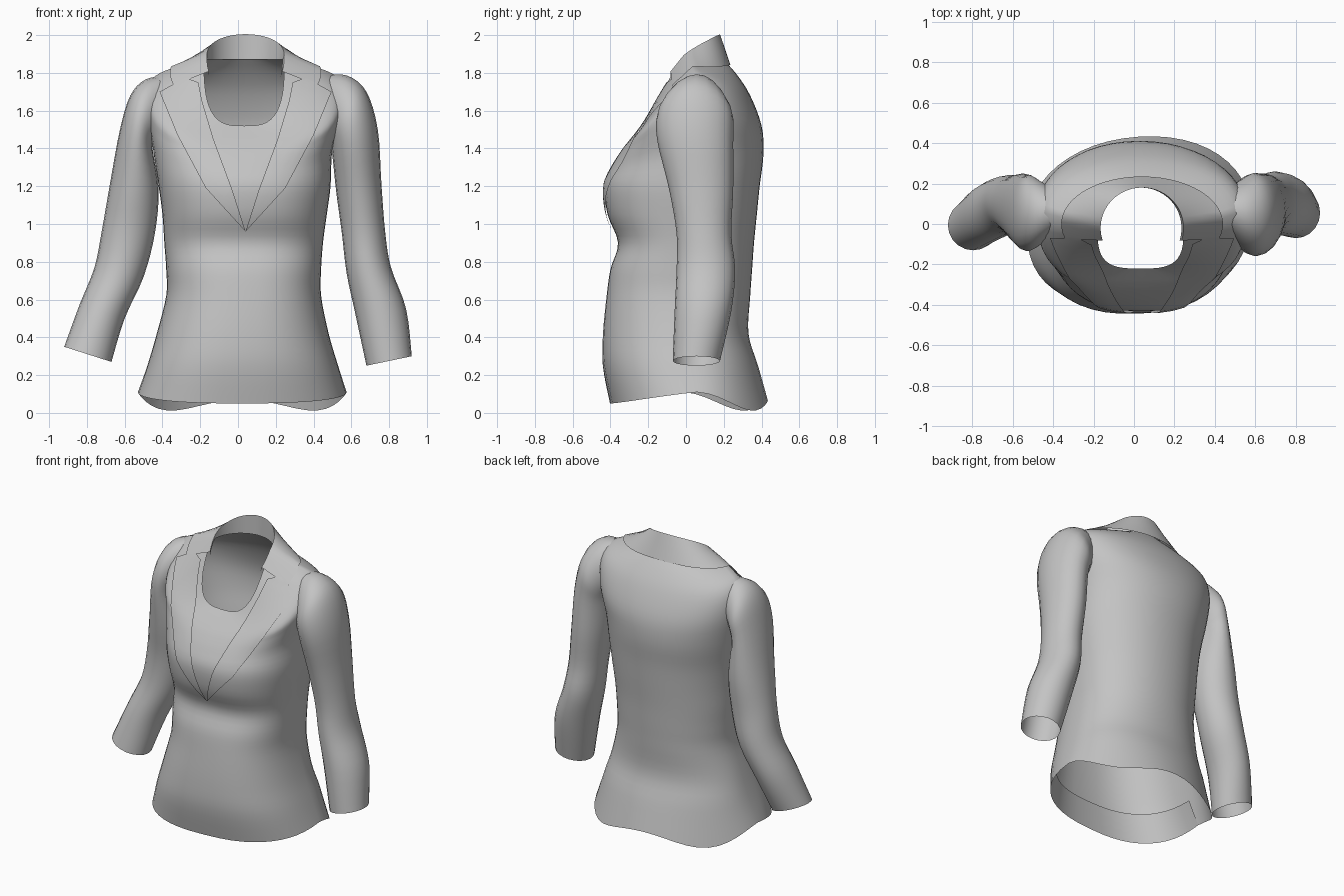
import bpy, bmesh, math
from mathutils import Vector
from mathutils.bvhtree import BVHTree

cube = bpy.data.objects.get("Cube")
if cube:
    bpy.data.objects.remove(cube, do_unlink=True)

grey = bpy.data.materials.new("grey cloth")
grey.use_nodes = True
cloth = (0.55, 0.55, 0.55, 1)
grey.diffuse_color = cloth
shader = grey.node_tree.nodes["Principled BSDF"]
shader.inputs["Base Color"].default_value = cloth
shader.inputs["Roughness"].default_value = 0.9


def smooth_rows(rows, steps):
    """Catmull-Rom interpolation between rows of measurements."""
    rows = [Vector(r) for r in rows]
    result = []
    for i in range(len(rows) - 1):
        before, a = rows[max(i - 1, 0)], rows[i]
        b, after = rows[i + 1], rows[min(i + 2, len(rows) - 1)]
        for k in range(steps):
            t = k / steps
            result.append(a + (b - before) * (t / 2)
                          + (before * 2 - a * 5 + b * 4 - after) * (t * t / 2)
                          + (a * 3 - before - b * 3 + after) * (t ** 3 / 2))
    result.append(rows[-1])
    return result


def loft(name, rings, closed=True, flip=False):
    """Skin a list of equal-length point rows with quads."""
    count = len(rings[0])
    bm = bmesh.new()
    verts = [[bm.verts.new(p) for p in ring] for ring in rings]
    for low, high in zip(verts, verts[1:]):
        for j in range(count if closed else count - 1):
            k = (j + 1) % count
            quad = [low[j], low[k], high[k], high[j]]
            bm.faces.new(quad[::-1] if flip else quad)
    bmesh.ops.remove_doubles(bm, verts=bm.verts, dist=0.0005)
    mesh = bpy.data.meshes.new(name)
    bm.to_mesh(mesh)
    bm.free()
    mesh.materials.append(grey)
    obj = bpy.data.objects.new(name, mesh)
    bpy.context.collection.objects.link(obj)
    for other in bpy.context.selected_objects:
        other.select_set(False)
    obj.select_set(True)
    bpy.context.view_layer.objects.active = obj
    bpy.ops.object.shade_smooth_by_angle(angle=math.radians(50))
    return obj


def rounded(value, power):
    return math.copysign(abs(value) ** (2 / power), value)


def body_ring(row, count=48):
    """Tilted oval; the front, side and back each have their own height."""
    z_front, z_side, z_back, x_min, x_max, y_front, y_side, y_back = row
    points = []
    for j in range(count):
        angle = math.tau * j / count
        front = math.sin(angle) < 0
        power = 2.5 + 3 * max(0, z_side - 1.6) if front else 2.1
        c, s = rounded(math.cos(angle), power), rounded(math.sin(angle), power)
        x = (x_min + x_max) / 2 + (x_max - x_min) / 2 * c
        y = y_side + abs(s) * ((y_front if front else y_back) - y_side)
        y += 0.08 * x * max(0, 1 - z_side / 0.6)  # slight twist of the skirt
        z = z_side + abs(s) ** 1.15 * ((z_front if front else z_back) - z_side)
        if not front:  # dips of the wavy hem
            z -= 0.11 * math.sin(2 * angle) ** 2 * max(0, 1 - z_side / 0.3)
        points.append((x, y, z))
    return points


# Torso: hem, waist and bust are level, the shoulders tilt up to the neckline
level = [
    (0.25, -0.48, 0.53, -0.44, 0.38),
    (0.42, -0.43, 0.48, -0.44, 0.33),
    (0.62, -0.38, 0.44, -0.42, 0.34),
    (0.76, -0.38, 0.44, -0.40, 0.35),
    (0.9, -0.39, 0.45, -0.36, 0.36),
    (1.05, -0.40, 0.47, -0.415, 0.375),
    (1.2, -0.42, 0.49, -0.43, 0.39),
]
body_rows = [(0.05, 0.11, 0.07, -0.53, 0.575, -0.40, 0.02, 0.43)]
body_rows += [(z, z, z, a, b, f, 0.02, k) for z, a, b, f, k in level]
body_rows += [
    (1.3, 1.4, 1.37, -0.45, 0.5, -0.39, 0.05, 0.41),
    (1.38, 1.62, 1.52, -0.48, 0.55, -0.34, 0.06, 0.40),
    (1.43, 1.76, 1.68, -0.46, 0.54, -0.30, 0.06, 0.34),
    (1.47, 1.825, 1.79, -0.35, 0.43, -0.265, 0.03, 0.27),
    (1.52, 1.87, 1.88, -0.18, 0.245, -0.22, -0.02, 0.19),
]
torso = loft("torso", [body_ring(r) for r in smooth_rows(body_rows, 4)])

# Facing turned up inside the front of the hem
hem, above = [body_ring(row)[24:] + body_ring(row)[:1] for row in body_rows[:2]]
loft("hem_facing", [hem, [(x * 0.93, y * 0.93, z) for x, y, z in above]],
     closed=False, flip=True)


# Sleeves: each row is outer x, z, inner x, z, front y, back y
def sleeve_ring(row, count=20):
    ox, oz, ix, iz, front, back = row
    points = []
    for j in range(count):
        c, s = math.cos(math.tau * j / count), math.sin(math.tau * j / count)
        points.append(((ox + ix) / 2 + (ox - ix) / 2 * c,
                       (front + back) / 2 + (back - front) / 2 * s,
                       (oz + iz) / 2 + (oz - iz) / 2 * c))
    return points


left_rows = [
    (0.46, 1.79, 0.44, 1.5, -0.03, 0.17),
    (0.58, 1.785, 0.47, 1.44, -0.11, 0.215),
    (0.68, 1.70, 0.49, 1.42, -0.155, 0.25),
    (0.74, 1.5, 0.50, 1.36, -0.15, 0.25),
    (0.76, 1.2, 0.52, 1.17, -0.09, 0.25),
    (0.78, 0.95, 0.55, 0.95, -0.05, 0.24),
    (0.81, 0.77, 0.575, 0.74, -0.05, 0.26),
    (0.89, 0.55, 0.62, 0.53, -0.06, 0.24),
    (0.92, 0.30, 0.68, 0.25, -0.07, 0.18),
]
right_rows = [
    (-0.38, 1.785, -0.38, 1.5, -0.03, 0.16),
    (-0.49, 1.765, -0.43, 1.45, -0.1, 0.21),
    (-0.57, 1.68, -0.45, 1.43, -0.13, 0.24),
    (-0.625, 1.5, -0.45, 1.38, -0.13, 0.24),
    (-0.68, 1.2, -0.42, 1.18, -0.09, 0.25),
    (-0.72, 0.97, -0.44, 0.95, -0.05, 0.24),
    (-0.76, 0.77, -0.5, 0.72, -0.05, 0.24),
    (-0.84, 0.57, -0.6, 0.5, -0.09, 0.2),
    (-0.92, 0.35, -0.67, 0.27, -0.13, 0.12),
]
sleeves = [
    loft("left_sleeve", [sleeve_ring(r) for r in smooth_rows(left_rows, 4)], flip=True),
    loft("right_sleeve", [sleeve_ring(r) for r in smooth_rows(right_rows, 4)]),
]

# Surfaces that the collar and lapels lie on
trees = []
for part in [torso] + sleeves:
    mesh = part.data
    trees.append(BVHTree.FromPolygons([v.co for v in mesh.vertices],
                                      [p.vertices[:] for p in mesh.polygons]))


def drape(origin, direction, fallback):
    """Closest hit on the jacket, lifted slightly off the cloth."""
    hits = [tree.ray_cast(origin, direction) for tree in trees]
    hits = [(h[3], h[0]) for h in hits if h[0] is not None]
    if not hits:
        return fallback
    return min(hits, key=lambda h: h[0])[1] - direction * 0.012


# Collar: stands up from the neckline and folds over onto the shoulders
down = Vector((0, 0, -1))
stand, fold, middle, edge = [], [], [], []
steps = 32
for j in range(steps + 1):
    angle = math.radians(-18 + 216 * j / steps)
    c, s = math.cos(angle), math.sin(angle)
    rise = 0.12 * s ** 0.8 if s > 0 else 0.25 * s
    stand.append(Vector((0.035 + 0.2 * c, -0.02 + 0.2 * s, 1.87 + 0.3 * min(s, 0))))
    fold.append(Vector((0.04 + 0.205 * c, -0.02 + 0.2 * s, 1.885 + rise)))
    x, y = 0.04 + 0.4 * c, 0.235 * s
    edge.append(drape(Vector((x, y, 3)), down, Vector((x, y, 1.84))))
    half = fold[-1].lerp(edge[-1], 0.5)
    half.z = max(half.z, drape(Vector((half.x, half.y, 3)), down, half).z)
    middle.append(half)
loft("collar", [edge, middle, fold, stand], closed=False)

# Lapels: outer edge with a notch, and the roll line, as offsets from the centre
outer = [(0, 0.96), (0.21, 1.19), (0.36, 1.47), (0.455, 1.70), (0.32, 1.775)]
roll = [(0, 0.96), (0.07, 1.18), (0.17, 1.45), (0.23, 1.65), (0.25, 1.75)]


def refine(points, steps=6):
    points = [Vector(p) for p in points]
    fine = [a.lerp(b, k / steps) for a, b in zip(points, points[1:]) for k in range(steps)]
    return fine + [points[-1]]


for name, side in (("left_lapel", 1), ("right_lapel", -1)):
    rows = []
    for a, b in zip(refine(roll), refine(outer)):
        row = []
        for k in range(9):
            p = a.lerp(b, k / 8)
            x = 0.04 + side * p.x
            row.append(drape(Vector((x, -2, p.y)), Vector((0, 1, 0)), Vector((x, -0.1, p.y))))
        rows.append(row)
    loft(name, rows, closed=False, flip=side < 0)
